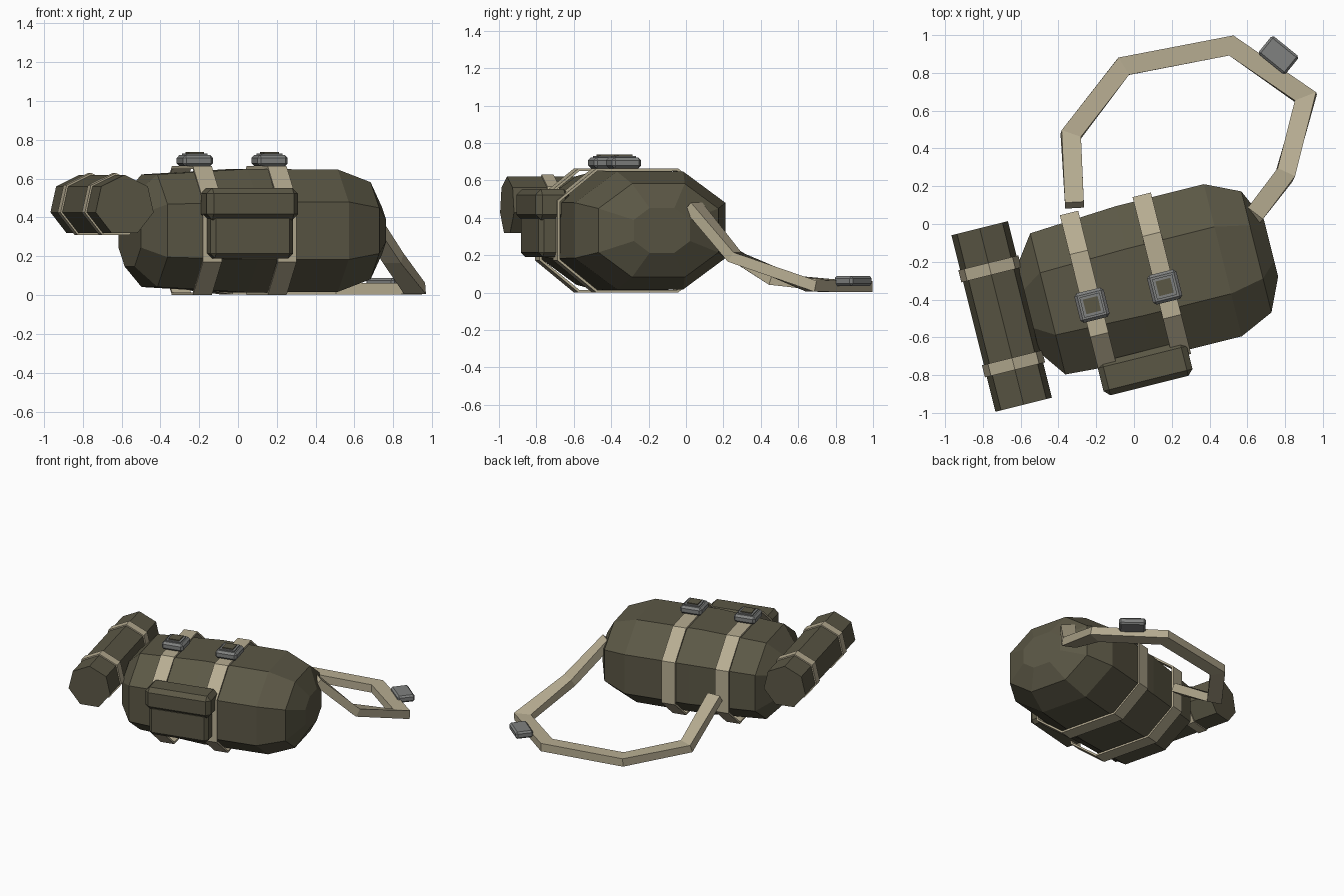
import bpy, bmesh, math
from mathutils import Vector, Matrix

if "Cube" in bpy.data.objects:
    bpy.data.objects.remove(bpy.data.objects["Cube"])

YAW = math.radians(14)      # the whole pack lies turned on the ground
VC, ZC = -0.30, 0.332       # pack axis in its own (u, v, z) frame


def material(name, rgb):
    m = bpy.data.materials.new(name)
    m.diffuse_color = (*rgb, 1)
    m.use_nodes = True
    m.node_tree.nodes["Principled BSDF"].inputs["Base Color"].default_value = m.diffuse_color
    return m


OLIVE = material("olive canvas", (0.105, 0.096, 0.060))
TAN = material("tan webbing", (0.47, 0.415, 0.285))
GREY = material("grey metal", (0.215, 0.22, 0.215))


def finish(name, bm, mat, yaw=YAW):
    bmesh.ops.recalc_face_normals(bm, faces=bm.faces)
    me = bpy.data.meshes.new(name)
    bm.to_mesh(me)
    bm.free()
    me.materials.append(mat)
    ob = bpy.data.objects.new(name, me)
    ob.rotation_euler.z = yaw
    bpy.context.collection.objects.link(ob)
    return ob


def loft(name, rings, mat, closed=False, yaw=YAW):
    """Skin a list of point rings; closed joins last to first, else ends are capped."""
    bm = bmesh.new()
    vs = [[bm.verts.new(p) for p in r] for r in rings]
    n = len(vs[0])
    pairs = list(zip(vs, vs[1:])) + ([(vs[-1], vs[0])] if closed else [])
    for a, b in pairs:
        for i in range(n):
            j = (i + 1) % n
            bm.faces.new((a[i], a[j], b[j], b[i]))
    if not closed:
        bm.faces.new(vs[0])
        bm.faces.new(vs[-1])
    return finish(name, bm, mat, yaw)


def octagon(u, hv, hz, fv, fz):
    """Flat-topped octagon across the pack axis: half sizes and half flats."""
    q = [(hv, fz), (fv, hz), (-fv, hz), (-hv, fz),
         (-hv, -fz), (-fv, -hz), (fv, -hz), (hv, -fz)]
    return [(u, VC + v, ZC + z) for v, z in q]


def heptagon(v, r):
    """Seven-sided ring of the bedroll, flat side down."""
    return [(-0.798 + r * math.sin(k * math.tau / 7), v,
             0.462 + r * math.cos(k * math.tau / 7)) for k in range(7)]


def box(name, centre, size, mat, bevel=0.0, yaw=YAW):
    bm = bmesh.new()
    bmesh.ops.create_cube(bm, size=1, matrix=Matrix.Translation(centre)
                          @ Matrix.Diagonal((*size, 1)))
    if bevel:
        bmesh.ops.bevel(bm, geom=bm.edges[:], offset=bevel, segments=1, affect='EDGES')
    return finish(name, bm, mat, yaw)


# Main pack body
body = [(-0.65, 0.24, 0.185), (-0.545, 0.385, 0.29), (-0.07, 0.415, 0.318),
        (0.41, 0.415, 0.315), (0.593, 0.33, 0.25), (0.673, 0.155, 0.12)]
loft("pack_body", [octagon(u, v, z, v * 0.44, z * 0.47) for u, v, z in body], OLIVE)

# Straps around the body, each with a buckle on top
for tag, u in (("left", -0.32), ("right", 0.077)):
    t, w = 0.014, 0.05
    outer, inner = (0.44, 0.332, 0.225, 0.16), (0.44 - t, 0.332 - t, 0.22, 0.155)
    loft(f"pack_strap_{tag}", [octagon(u - w, *outer), octagon(u + w, *outer),
                               octagon(u + w, *inner), octagon(u - w, *inner)],
         TAN, closed=True)
    box(f"buckle_{tag}", (u, -0.363, 0.693), (0.16, 0.16, 0.058), GREY, 0.015)
    box(f"buckle_rim_{tag}", (u, -0.363, 0.712), (0.11, 0.11, 0.036), GREY)
    box(f"buckle_pad_{tag}", (u, -0.363, 0.72), (0.08, 0.08, 0.034), OLIVE)

# Front pocket and its flap
box("pocket", (-0.128, -0.75, 0.305), (0.44, 0.16, 0.23), OLIVE, 0.025)
box("pocket_flap", (-0.128, -0.757, 0.47), (0.485, 0.185, 0.165), OLIVE, 0.03)

# Bedroll with two bands
loft("bedroll", [heptagon(-0.787, 0.158), heptagon(0.176, 0.158)], OLIVE)
for tag, v in (("front", -0.564), ("back", -0.046)):
    a, b = v - 0.033, v + 0.033
    loft(f"bedroll_band_{tag}", [heptagon(a, 0.168), heptagon(b, 0.168),
                                 heptagon(b, 0.152), heptagon(a, 0.152)],
         TAN, closed=True)

# Loose shoulder strap trailing on the ground: flat ribbon along a path
path = [Vector(p) for p in ((-0.315, 0.10, 0.30), (-0.335, 0.47, 0.07),
                            (-0.055, 0.835, 0.033), (0.515, 0.945, 0.033),
                            (0.91, 0.67, 0.034), (0.80, 0.26, 0.19),
                            (0.63, 0.04, 0.46))]
rings = []
for i, p in enumerate(path):
    d0 = (p - path[max(i - 1, 0)]) if i else path[1] - p
    d1 = (path[i + 1] - p) if i < len(path) - 1 else d0
    tangent = (d0.normalized() + d1.normalized()).normalized()
    side = Vector((tangent.y, -tangent.x, 0)).normalized()
    up = side.cross(tangent)
    stretch = 1 / max(0.6, Vector((d0.x, d0.y, 0)).normalized().dot(
        Vector((tangent.x, tangent.y, 0)).normalized()))
    s, h = side * 0.05 * stretch, up * 0.03
    rings.append([p + s + h, p - s + h, p - s - h, p + s - h])
loft("shoulder_strap", rings, TAN, yaw=0)

# Buckle on the shoulder strap
ob = box("shoulder_buckle", (0, 0, 0), (0.184, 0.124, 0.052), GREY, 0.012,
         math.radians(-39))
ob.location = (0.765, 0.894, 0.062)
